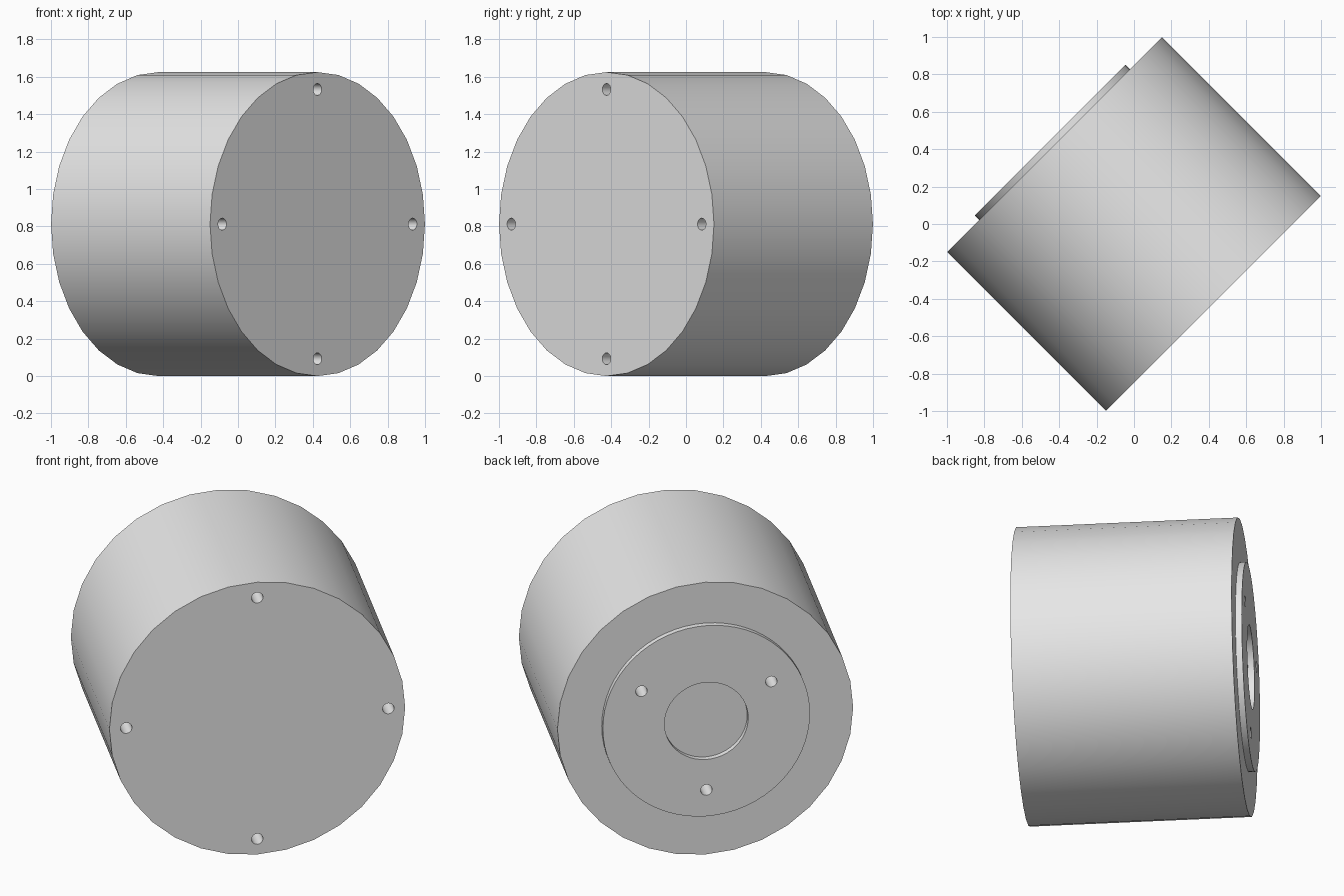
import bpy, bmesh
from math import sin, cos, radians
from mathutils import Matrix, Vector

if "Cube" in bpy.data.objects:
    bpy.data.objects.remove(bpy.data.objects["Cube"])

RADIUS, HALF, RING_TOP = 0.8125, 0.601, 0.635
HOLE_R, HOLE_DEPTH = 0.032, 0.15

# Housing frame: local z points out of the front cap, local y points up
s = 0.5 ** 0.5
FRAME = Matrix(((s, 0, s, 0), (s, 0, -s, 0), (0, 1, 0, RADIUS), (0, 0, 0, 1)))

metal = bpy.data.materials.new("plain_grey")
metal.use_nodes = True
metal.diffuse_color = (0.8, 0.8, 0.8, 1)
metal.node_tree.nodes["Principled BSDF"].inputs["Base Color"].default_value = (0.8, 0.8, 0.8, 1)


def cylinder(name, radius, z0, z1, sides, spots=((0, 0),)):
    """One object holding a cylinder at each spot, along the housing axis."""
    bm = bmesh.new()
    for x, y in spots:
        bmesh.ops.create_cone(bm, cap_ends=True, segments=sides,
                              radius1=radius, radius2=radius, depth=z1 - z0,
                              matrix=Matrix.Translation((x, y, (z0 + z1) / 2)))
    bm.transform(FRAME)
    mesh = bpy.data.meshes.new(name)
    bm.to_mesh(mesh)
    bm.free()
    mesh.materials.append(metal)
    obj = bpy.data.objects.new(name, mesh)
    bpy.context.collection.objects.link(obj)
    return obj


def activate(obj):
    bpy.ops.object.select_all(action='DESELECT')
    obj.select_set(True)
    bpy.context.view_layer.objects.active = obj


def cut(obj, cutter):
    mod = obj.modifiers.new("cut", 'BOOLEAN')
    mod.operation, mod.solver, mod.object = 'DIFFERENCE', 'EXACT', cutter
    activate(obj)
    bpy.ops.object.modifier_apply(modifier=mod.name)


def circle(radius, angles):
    return [(radius * cos(radians(a)), radius * sin(radians(a))) for a in angles]


# Main drum and the raised mounting ring on its back
housing = cylinder("housing", RADIUS, -HALF, HALF, 32)
ring = cylinder("mounting_ring", 0.569, -RING_TOP, -HALF + 0.004, 64)

# Cutters: four front holes, three back holes, central opening of the ring
front_holes = cylinder("front_hole_cutter", HOLE_R, HALF - HOLE_DEPTH, HALF + 0.1, 16,
                       circle(0.72, (0, 90, 180, 270)))
back_holes = cylinder("back_hole_cutter", HOLE_R, -RING_TOP - 0.1, -RING_TOP + HOLE_DEPTH, 16,
                      circle(0.412, (30, 150, 270)))
bore = cylinder("bore_cutter", 0.23, -RING_TOP - 0.1, -HALF + 0.1, 48)

cut(housing, front_holes)
cut(housing, back_holes)
cut(ring, back_holes)
cut(ring, bore)
for cutter in (front_holes, back_holes, bore):
    bpy.data.objects.remove(cutter)

# Smooth walls, sharp rims
for obj in (housing, ring):
    activate(obj)
    bpy.ops.object.shade_smooth_by_angle(angle=radians(30))
